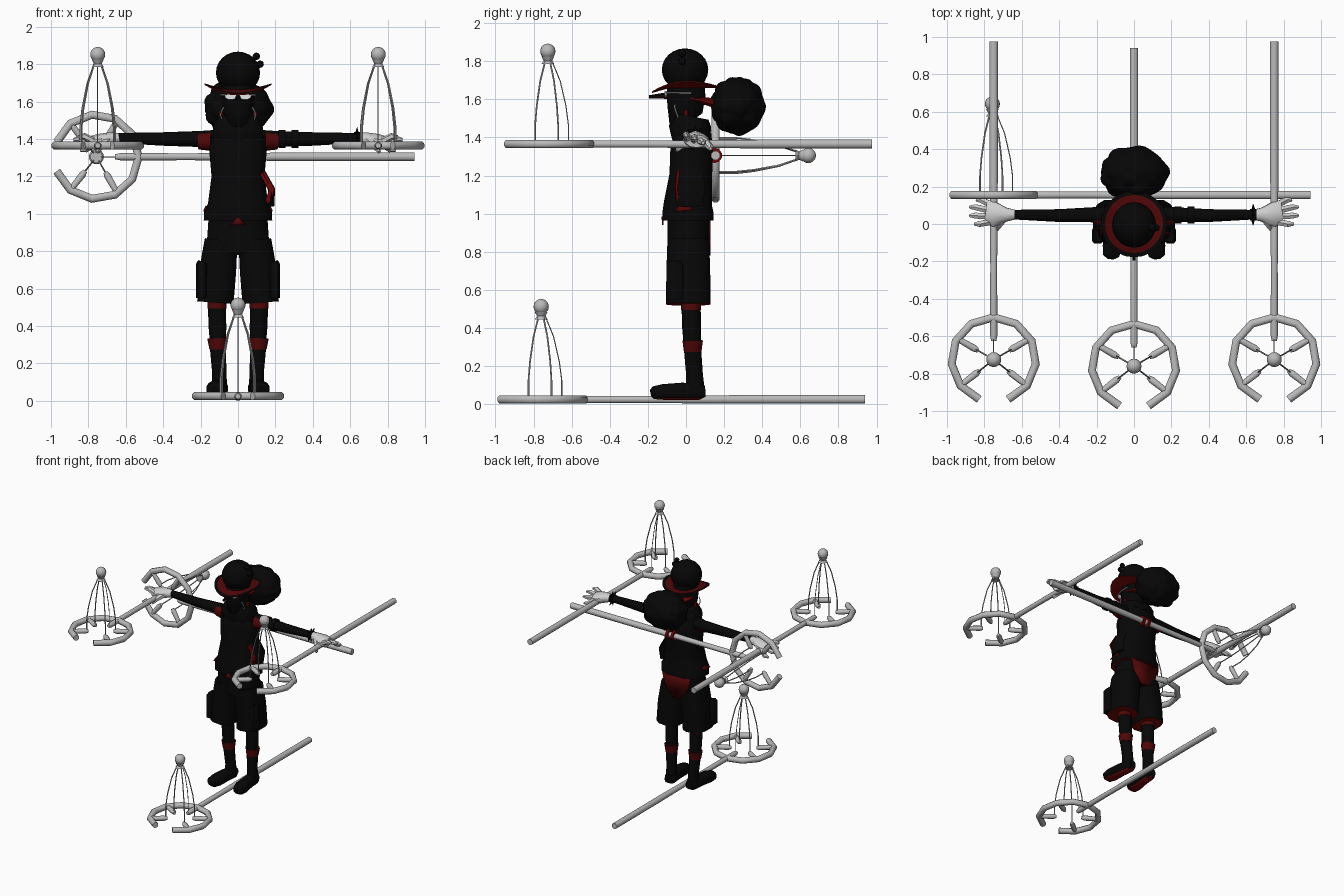
import bpy, bmesh, math
from mathutils import Vector, Matrix

cube = bpy.data.objects.get("Cube")
if cube:
    bpy.data.objects.remove(cube, do_unlink=True)


def material(name, r, g, b):
    m = bpy.data.materials.new(name)
    m.use_nodes = True
    m.diffuse_color = (r, g, b, 1)
    m.node_tree.nodes["Principled BSDF"].inputs["Base Color"].default_value = (r, g, b, 1)
    return m


BLACK = material("black cloth", 0.002, 0.002, 0.002)
RED = material("red lining", 0.16, 0.002, 0.002)
DARK_RED = material("dark red wool", 0.08, 0.002, 0.002)
GREY = material("grey metal", 0.49, 0.49, 0.49)
PALE = material("pale glove", 0.62, 0.62, 0.62)
WHITE = material("white glass", 0.8, 0.8, 0.8)


def tube(bm, pts, radii, sides=8, power=1.0):
    """Sweep an ellipse (or rounded box, power < 1) along points."""
    pts = [Vector(p) for p in pts]
    d = (pts[-1] - pts[0]).normalized()
    ref = Vector((0, 1, 0)) if abs(d.z) > 0.7 else Vector((0, 0, 1))
    rings = []
    for i, p in enumerate(pts):
        t = (pts[min(i + 1, len(pts) - 1)] - pts[max(i - 1, 0)]).normalized()
        u = ref.cross(t).normalized()
        v = t.cross(u)
        r = radii[i] if isinstance(radii, (list, tuple)) else radii
        a, b = r if isinstance(r, tuple) else (r, r)
        ring = []
        for k in range(sides):
            ang = 2 * math.pi * (k + 0.5) / sides
            c, s = math.cos(ang), math.sin(ang)
            c = math.copysign(abs(c) ** power, c)
            s = math.copysign(abs(s) ** power, s)
            ring.append(bm.verts.new(p + u * a * c + v * b * s))
        rings.append(ring)
    for lo, hi in zip(rings, rings[1:]):
        for k in range(sides):
            n = (k + 1) % sides
            bm.faces.new((lo[k], lo[n], hi[n], hi[k]))
    bm.faces.new(rings[0][::-1])
    bm.faces.new(rings[-1])


def ball(bm, center, scale, u=16, v=10):
    mat = Matrix.Translation(center) @ Matrix.Diagonal((*scale, 1))
    bmesh.ops.create_uvsphere(bm, u_segments=u, v_segments=v, radius=1, matrix=mat)


def finish(bm, name, mat, under=None, angle=40):
    """Turn the bmesh into an object; faces that look down may get another colour."""
    bmesh.ops.recalc_face_normals(bm, faces=bm.faces)
    me = bpy.data.meshes.new(name)
    me.materials.append(mat)
    if under:
        me.materials.append(under)
        for f in bm.faces:
            f.normal_update()
            f.material_index = int(f.normal.z < -0.8)
    bm.to_mesh(me)
    bm.free()
    ob = bpy.data.objects.new(name, me)
    bpy.context.collection.objects.link(ob)
    bpy.ops.object.select_all(action="DESELECT")
    ob.select_set(True)
    bpy.context.view_layer.objects.active = ob
    bpy.ops.object.shade_smooth_by_angle(angle=math.radians(angle))
    return ob


def sweep(name, pts, radii, mat, sides=8, power=1.0, under=None):
    bm = bmesh.new()
    tube(bm, pts, radii, sides, power)
    return finish(bm, name, mat, under)


def body(name, rings, mat, sides=12, power=0.75, under=None):
    """Upright part from rings of (z, x, y, half width, half depth)."""
    return sweep(name, [(r[1], r[2], r[0]) for r in rings],
                 [(r[3], r[4]) for r in rings], mat, sides, power, under)


def panel(name, pts, mat):
    """Thin plate facing front or back."""
    bm = bmesh.new()
    bm.faces.new([bm.verts.new(p) for p in pts])
    ob = finish(bm, name, mat)
    mod = ob.modifiers.new("thickness", "SOLIDIFY")
    mod.thickness, mod.offset = 0.008, 0


def polar(r, deg, z=0):
    return (r * math.cos(math.radians(deg)), r * math.sin(math.radians(deg)), z)


# Staff: open ring head, short spokes, wire cage and ball, long shaft along +y
bm = bmesh.new()
tube(bm, [polar(0.226, -70 + 32 * k) for k in range(11)], 0.0235)
tube(bm, [(0, 0.10, 0), (0, 0.13, 0), (0, 0.5, 0), (0, 1.1, 0), (0, 1.7, 0)],
     [0.015, 0.021, 0.02, 0.0245, 0.0245])
for deg in (30, 90, 150, 218, 322):
    if deg != 90:
        tube(bm, [polar(0.22, deg), polar(0.12, deg), polar(0.095, deg)], [0.017, 0.02, 0.012])
    tube(bm, [polar(r, deg, z) for r, z in ((0.108, 0), (0.108, 0.1), (0.095, 0.2), (0.065, 0.33), (0.02, 0.44))],
         0.003 if deg == 90 else 0.0045, 5)
tube(bm, [(0, 0, 0.42), (0, 0, 0.437), (0, 0, 0.46)], [0.034, 0.022, 0.034], 10)
ball(bm, (0, 0, 0.487), (0.04, 0.04, 0.04))
staff = finish(bm, "ground_staff", GREY, angle=60)
staff.location = (0, -0.76, 0.025)
turned = Matrix(((0, 1, 0), (0, 0, 1), (1, 0, 0))).to_4x4()
for name, loc, rot in (("left_staff", (0.75, -0.725, 1.365), Matrix()),
                       ("right_staff", (-0.75, -0.725, 1.365), Matrix()),
                       ("back_staff", (-0.757, 0.155, 1.305), turned)):
    copy = bpy.data.objects.new(name, staff.data)
    copy.matrix_world = Matrix.Translation(loc) @ rot
    bpy.context.collection.objects.link(copy)

# Jacket with red slits at the hem, collar, hip flap
body("jacket", [(0.965, 0, 0.01, 0.188, 0.138), (1.01, 0, 0.01, 0.186, 0.137), (1.05, 0, 0.01, 0.165, 0.13),
                (1.2, 0, 0.025, 0.145, 0.115), (1.34, 0, 0.03, 0.158, 0.115), (1.42, 0, 0.035, 0.14, 0.10),
                (1.46, 0, 0.03, 0.09, 0.08)], BLACK, under=RED)
panel("front_hem_slit", [(-0.04, -0.121, 0.94), (0.04, -0.121, 0.94), (0, -0.125, 0.985)], DARK_RED)
for s in (1, -1):
    panel("side_hem_slit", [(s * 0.181, -0.06, 1.012), (s * 0.181, 0.03, 1.017),
                            (s * 0.17, 0.03, 1.042), (s * 0.17, -0.04, 1.037)], DARK_RED)
body("collar", [(1.41, 0, 0.03, 0.14, 0.105), (1.46, 0, 0.02, 0.14, 0.11), (1.51, 0, 0.03, 0.11, 0.09)], BLACK, 10)
sweep("hip_flap_lining", [(0.13, -0.04, 1.22), (0.18, -0.05, 1.13), (0.16, -0.04, 1.06)],
      [(0.018, 0.01), (0.018, 0.01), (0.018, 0.01)], RED, 6)
sweep("hip_flap", [(0.12, 0.02, 1.24), (0.18, 0.02, 1.13), (0.172, 0.02, 1.04)],
      [(0.02, 0.07), (0.022, 0.08), (0.025, 0.07)], BLACK, 6)
for i, x in enumerate((0.0, 0.05)):
    sweep(f"staff_strap_{i}", [(x - 0.01, 0.15, 1.305), (x + 0.01, 0.15, 1.305)], 0.04, RED, 10)

# Shorts with a red seat panel
body("shorts_hips", [(0.79, 0, 0.012, 0.175, 0.112), (0.97, 0, 0.012, 0.162, 0.113)], BLACK)
panel("seat_panel", [(x, 0.125, z) for x, z in
                     ((-0.13, 0.965), (0.13, 0.965), (0.105, 0.87), (0.035, 0.78), (-0.035, 0.78), (-0.105, 0.87))],
      DARK_RED)

# Legs, arms and hands on both sides
for side, s in (("left", 1), ("right", -1)):
    body(f"{side}_shorts_leg", [(0.525, s * 0.121, 0.012, 0.1, 0.12), (0.7, s * 0.108, 0.012, 0.101, 0.118),
                                (0.86, s * 0.09, 0.012, 0.09, 0.112)], BLACK, under=RED)
    body(f"{side}_pocket", [(0.55, s * 0.195, -0.06, 0.032, 0.045), (0.73, s * 0.195, -0.06, 0.032, 0.045),
                            (0.745, s * 0.19, -0.06, 0.025, 0.035)], BLACK, 8, 0.5)
    body(f"{side}_leg", [(0.25, s * 0.105, 0.035, 0.042, 0.042), (0.4, s * 0.11, 0.03, 0.05, 0.05),
                         (0.56, s * 0.115, 0.025, 0.05, 0.05)], BLACK, 10, 1)
    body(f"{side}_knee_band", [(0.495, s * 0.113, 0.027, 0.053, 0.053), (0.53, s * 0.113, 0.027, 0.053, 0.053)],
         DARK_RED, 10, 1)
    body(f"{side}_sock_cuff", [(0.275, s * 0.108, 0.035, 0.047, 0.046), (0.335, s * 0.11, 0.035, 0.057, 0.054)],
         DARK_RED, 10, 1)
    body(f"{side}_boot_shaft", [(0.06, s * 0.1, 0.05, 0.045, 0.05), (0.15, s * 0.1, 0.045, 0.04, 0.044),
                                (0.28, s * 0.107, 0.035, 0.045, 0.045)], BLACK, 10, 1)
    sweep(f"{side}_boot_foot", [(s * 0.095, 0.1, 0.068), (s * 0.097, 0.07, 0.066), (s * 0.105, -0.02, 0.068),
                                (s * 0.115, -0.12, 0.064), (s * 0.122, -0.17, 0.06), (s * 0.123, -0.185, 0.057)],
          [(0.03, 0.03), (0.044, 0.044), (0.044, 0.046), (0.054, 0.042), (0.044, 0.034), (0.02, 0.018)],
          BLACK, 12, 0.75, RED)

    sweep(f"{side}_sleeve", [(s * x, y, z) for x, y, z in
                             ((0.1, 0.04, 1.4), (0.2, 0.05, 1.4), (0.4, 0.045, 1.4), (0.64, 0.05, 1.405))],
          [0.05, 0.043, 0.036, 0.027], BLACK, 10)
    sweep(f"{side}_armhole", [(s * 0.14, 0.03, 1.388), (s * 0.21, 0.042, 1.388)], [0.052, 0.044], DARK_RED, 10)
    bm = bmesh.new()
    tube(bm, [(s * 0.63, 0.05, 1.405), (s * 0.68, 0.05, 1.4), (s * 0.745, 0.052, 1.385), (s * 0.79, 0.055, 1.38)],
         [(0.026, 0.026), (0.038, 0.036), (0.07, 0.042), (0.06, 0.034)], 10)
    for y0, x1, y1, z1 in ((0.1, 0.845, 0.128, 1.345), (0.07, 0.88, 0.09, 1.375),
                           (0.04, 0.88, 0.045, 1.4), (0.012, 0.855, 0.0, 1.415)):
        tube(bm, [(s * 0.76, y0, 1.382), (s * (x1 - 0.03), y1, z1), (s * x1, y1, z1 - 0.004)],
             [0.02, 0.018, 0.009], 6)
    tube(bm, [(s * 0.70, 0.03, 1.39), (s * 0.735, -0.02, 1.36), (s * 0.755, -0.05, 1.33)], [0.026, 0.02, 0.01], 6)
    finish(bm, f"{side}_hand", PALE)

# Left sleeve bands and spiked wrist cuff
for x in (0.235, 0.305):
    sweep("sleeve_band", [(x - 0.018, 0.048, 1.4), (x + 0.018, 0.048, 1.4)], 0.049, BLACK, 10)
bm = bmesh.new()
tube(bm, [(0.62, 0.05, 1.405), (0.655, 0.05, 1.405)], 0.033, 10)
for k in range(8):
    a = math.radians(45 * k)
    d = Vector((0, math.cos(a), math.sin(a)))
    c = Vector((0.637, 0.05, 1.405))
    tube(bm, [c + d * 0.028, c + d * 0.058], [0.011, 0.001], 5)
finish(bm, "spiked_cuff", BLACK)

# Head, long nose, glasses, hoops
body("head", [(1.44, 0, 0.02, 0.05, 0.05), (1.48, 0, -0.02, 0.06, 0.07), (1.54, 0, -0.005, 0.08, 0.095),
              (1.62, 0, 0, 0.088, 0.105), (1.70, 0, 0, 0.088, 0.1)], BLACK, 12, 0.9)
sweep("nose", [(0, -0.09, 1.62), (0, -0.195, 1.613)], [0.018, 0.008], BLACK, 6, under=RED)
for s in (1, -1):
    sweep("lens", [(s * 0.038, -0.1, 1.627), (s * 0.038, -0.114, 1.627)], [(0.032, 0.017)] * 2, WHITE, 10)
    sweep("temple_arm", [(s * 0.068, -0.108, 1.635), (s * 0.092, -0.04, 1.635), (s * 0.092, 0.03, 1.635)],
          0.0045, WHITE, 5)
    sweep("ear_hoop", [(s * (0.075 + 0.018 * math.sin(0.5 * k)), -0.05 - 0.01 * math.cos(0.5 * k), 1.57 - 0.013 * k)
                       for k in range(7)], 0.004, WHITE, 5)
    sweep("ear_tag", [(s * 0.09, 0.0, 1.505), (s * 0.09, 0.0, 1.545)], 0.012, RED, 6)

# Bushy hair bun with its red tie
bm = bmesh.new()
bmesh.ops.create_icosphere(bm, subdivisions=4, radius=1)
for v in bm.verts:
    n = v.co.normalized()
    bump = 0.95 + 0.045 * abs(math.sin(8 * n.x) + math.sin(8 * n.y + 1) + math.sin(8 * n.z + 2))
    v.co = Vector((n.x * 0.18, n.y * 0.142, n.z * 0.152)) * bump + Vector((0, 0.272, 1.565))
finish(bm, "hair_bun", BLACK, angle=25)
sweep("hair_tie", [(0, 0.02, 1.605), (0, 0.08, 1.595), (0, 0.15, 1.58)],
      [(0.095, 0.012), (0.09, 0.018), (0.06, 0.025)], RED, 10)

# Round hat: dome, saddle-shaped brim with black edge, pompoms
bm = bmesh.new()
ball(bm, (0, -0.005, 1.755), (0.118, 0.122, 0.112), 20, 12)
finish(bm, "hat_dome", BLACK)
bm = bmesh.new()
N, rings = 24, []
for r, dz in ((0.09, 0), (0.13, 0), (0.156, 0), (0.178, 0), (0.178, -0.008), (0.14, -0.008), (0.09, -0.008)):
    f = (r - 0.09) / 0.088
    ring = []
    for k in range(N):
        c, s = math.cos(2 * math.pi * k / N), math.sin(2 * math.pi * k / N)
        drop = (0.056 if s < 0 else 0.03) * s * s
        ring.append(bm.verts.new((r * c, r * s, 1.667 + dz + f * (0.03 - drop))))
    rings.append(ring)
for a, b in zip(rings, rings[1:] + rings[:1]):
    for k in range(N):
        bm.faces.new((a[k], b[k], b[(k + 1) % N], a[(k + 1) % N]))
brim = finish(bm, "hat_brim", DARK_RED, under=RED)
brim.data.materials.append(BLACK)
for p in brim.data.polygons:
    if p.normal.z > 0.5 and p.center.xy.length > 0.152:
        p.material_index = 2
bm = bmesh.new()
for x, z in ((0.098, 1.842), (0.118, 1.80), (0.085, 1.80)):
    ball(bm, (x, -0.02, z), (0.02, 0.02, 0.02), 8, 6)
finish(bm, "hat_pompoms", BLACK)
